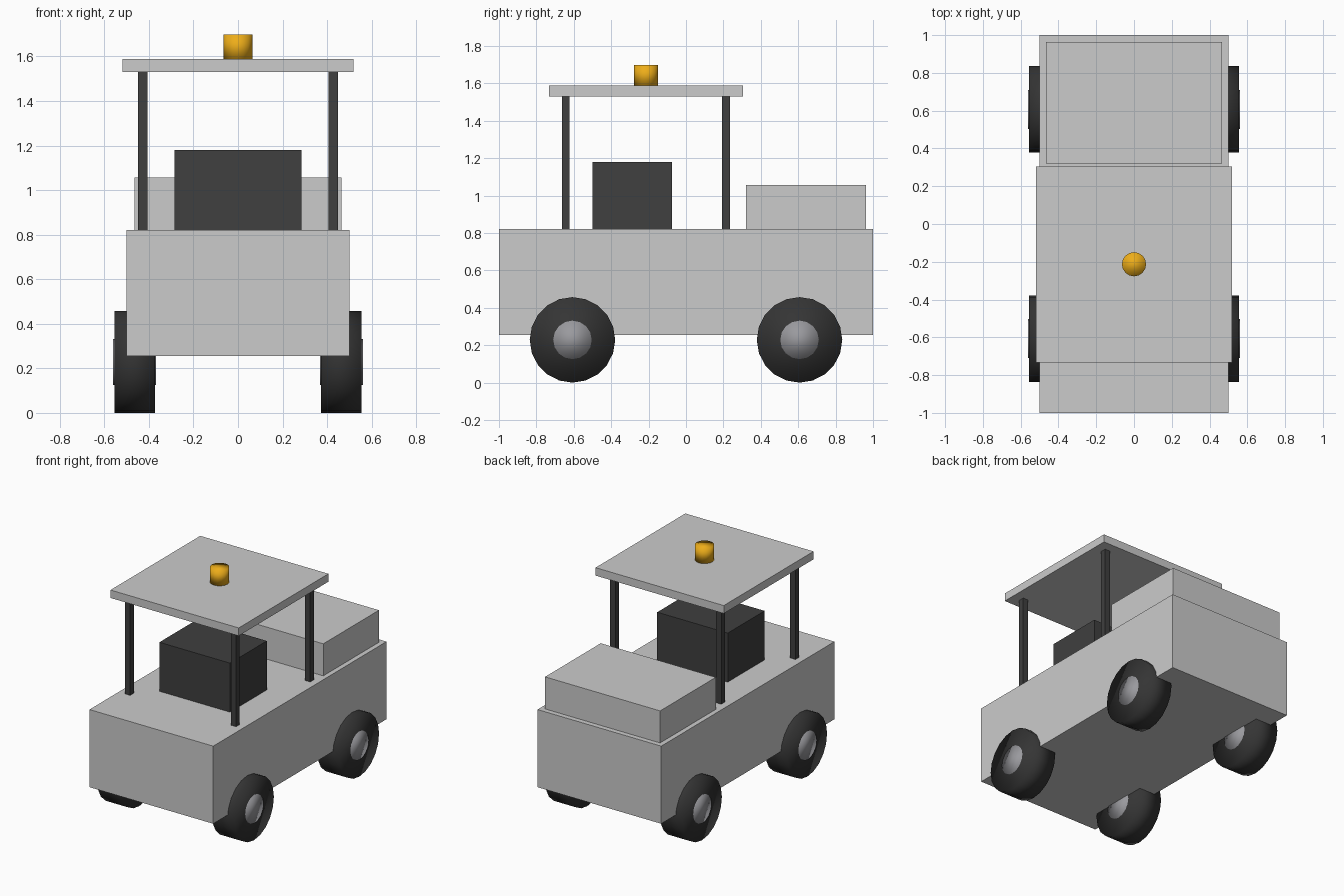
import bpy
from math import pi

if "Cube" in bpy.data.objects:
    bpy.data.objects.remove(bpy.data.objects["Cube"])


def material(name, color):
    m = bpy.data.materials.new(name)
    m.diffuse_color = (*color, 1)
    m.use_nodes = True
    m.node_tree.nodes["Principled BSDF"].inputs["Base Color"].default_value = m.diffuse_color
    return m


DARK = material("dark_trim", (0.05, 0.05, 0.05))
RUBBER = material("rubber", (0.035, 0.035, 0.035))
METAL = material("metal", (0.32, 0.32, 0.34))
AMBER = material("amber", (0.85, 0.42, 0.01))


def finish(name, mat):
    ob = bpy.context.object
    ob.name = name
    if mat:
        ob.data.materials.append(mat)
    return ob


def box(name, x, y, z, mat=None):
    """Box from (min, max) pairs on each axis."""
    spans = (x, y, z)
    bpy.ops.mesh.primitive_cube_add(size=1, location=[(a + b) / 2 for a, b in spans])
    ob = finish(name, mat)
    ob.scale = [b - a for a, b in spans]
    bpy.ops.object.transform_apply(location=False, rotation=False, scale=True)
    return ob


def cylinder(name, loc, radius, depth, sides, mat, along_x=False):
    bpy.ops.mesh.primitive_cylinder_add(vertices=sides, radius=radius, depth=depth,
                                        location=loc, rotation=(0, pi / 2 if along_x else 0, 0))
    bpy.ops.object.shade_smooth()
    return finish(name, mat)


# Body, rear box and seat
box("body", (-0.5, 0.5), (-1, 1), (0.255, 0.822))
box("rear_box", (-0.465, 0.465), (0.32, 0.963), (0.822, 1.056))
box("seat", (-0.285, 0.285), (-0.5, -0.075), (0.822, 1.18), DARK)

# Roof on four posts
box("roof", (-0.518, 0.518), (-0.732, 0.304), (1.53, 1.588))
for sx, side in ((-1, "left"), (1, "right")):
    for y, end in ((-0.643, "front"), (0.213, "rear")):
        x = sx * 0.428
        box(f"{end}_{side}_post", (x - 0.021, x + 0.021), (y - 0.021, y + 0.021),
            (0.822, 1.53), DARK)

# Warning beacon
cylinder("beacon", (0, -0.213, 1.643), 0.064, 0.11, 16, AMBER)

# Wheels with hubs running through them
for sx, side in ((-1, "left"), (1, "right")):
    for y, end in ((-0.607, "front"), (0.607, "rear")):
        loc = (sx * 0.464, y, 0.2285)
        cylinder(f"{end}_{side}_tire", loc, 0.2285, 0.182, 20, RUBBER, True)
        cylinder(f"{end}_{side}_hub", loc, 0.103, 0.193, 16, METAL, True)
